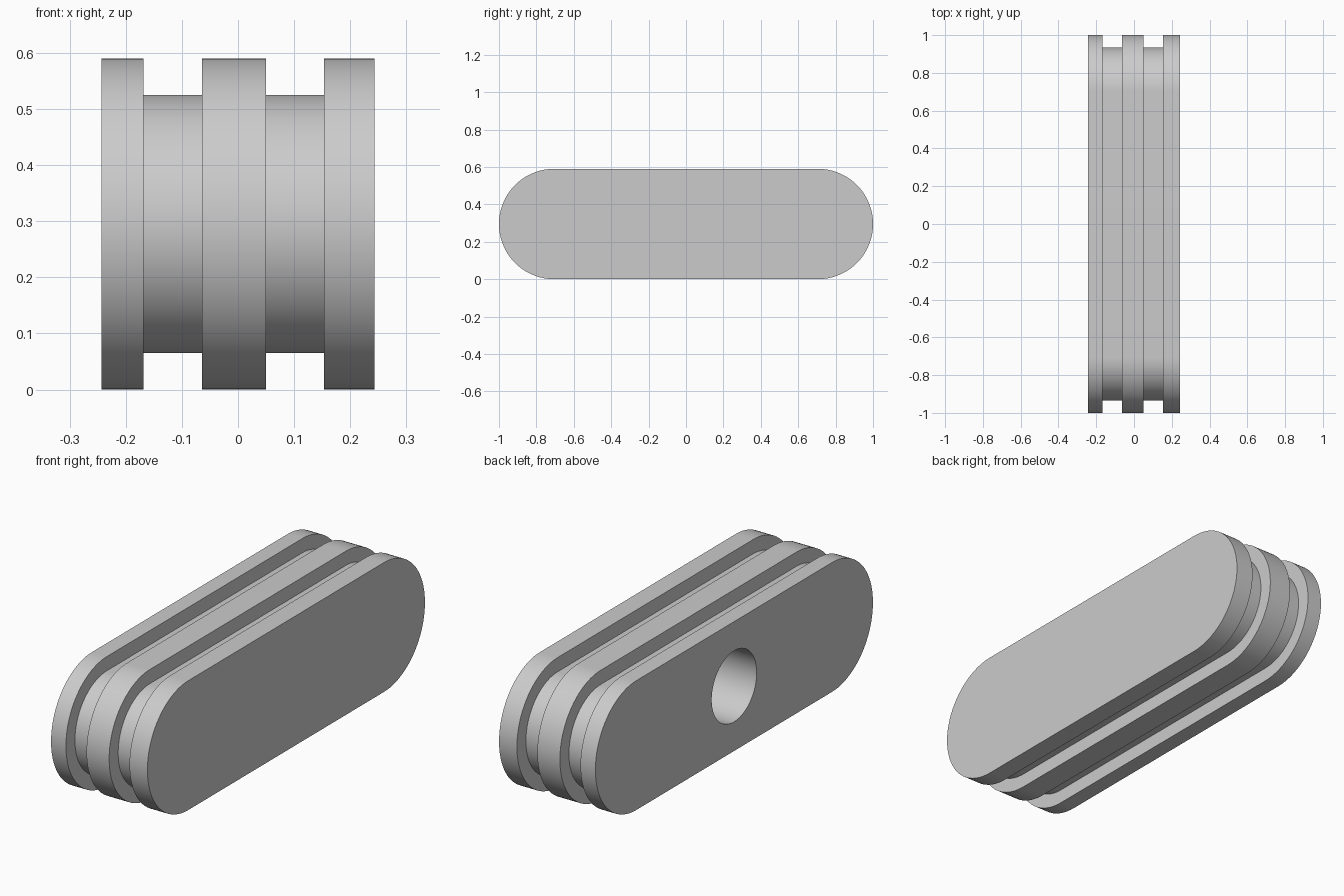
import bpy
import bmesh
from math import pi, cos, sin, radians

cube = bpy.data.objects.get("Cube")
if cube:
    bpy.data.objects.remove(cube, do_unlink=True)

SIDES = 96             # points around each ring
OUTER, INNER = 0.295, 0.23
STRAIGHT = 1 - OUTER   # distance from centre to each rounded end's axis
HOLE = 0.162

grey = bpy.data.materials.new("plain grey")
grey.use_nodes = True
colour = (0.6, 0.6, 0.6, 1)
grey.diffuse_color = colour
grey.node_tree.nodes["Principled BSDF"].inputs["Base Color"].default_value = colour


def capsule(x, radius):
    """Outline with two rounded ends, in the plane at x."""
    half = SIDES // 2
    points = []
    for end in (1, -1):
        for i in range(half):
            a = -pi / 2 + pi * i / (half - 1)
            points.append((x, end * (STRAIGHT + radius * cos(a)),
                           OUTER + end * radius * sin(a)))
    return points


def circle(x, radius):
    """Round outline with the same point count and start as a capsule."""
    angles = [-pi / 2 + 2 * pi * (i + 0.5) / SIDES for i in range(SIDES)]
    return [(x, radius * cos(a), OUTER + radius * sin(a)) for a in angles]


# blind hole, from its floor out to its mouth
outlines = [circle(0.153, HOLE), circle(-0.243, HOLE)]

# three flanges with two grooves between them
bands = [(-0.243, -0.168, OUTER), (-0.168, -0.064, INNER), (-0.064, 0.05, OUTER),
         (0.05, 0.153, INNER), (0.153, 0.243, OUTER)]
for start, stop, radius in bands:
    outlines += [capsule(start, radius), capsule(stop, radius)]

# join the rings into one closed solid
bm = bmesh.new()
rings = [[bm.verts.new(p) for p in outline] for outline in outlines]
for a, b in zip(rings, rings[1:]):
    for i in range(SIDES):
        j = (i + 1) % SIDES
        bm.faces.new((a[i], a[j], b[j], b[i]))
bm.faces.new(rings[0])
bm.faces.new(rings[-1])
bmesh.ops.recalc_face_normals(bm, faces=bm.faces)

mesh = bpy.data.meshes.new("grooved_block")
bm.to_mesh(mesh)
bm.free()
mesh.materials.append(grey)
block = bpy.data.objects.new("grooved_block", mesh)
bpy.context.collection.objects.link(block)

bpy.ops.object.select_all(action="DESELECT")
block.select_set(True)
bpy.context.view_layer.objects.active = block
bpy.ops.object.shade_smooth_by_angle(angle=radians(30))
